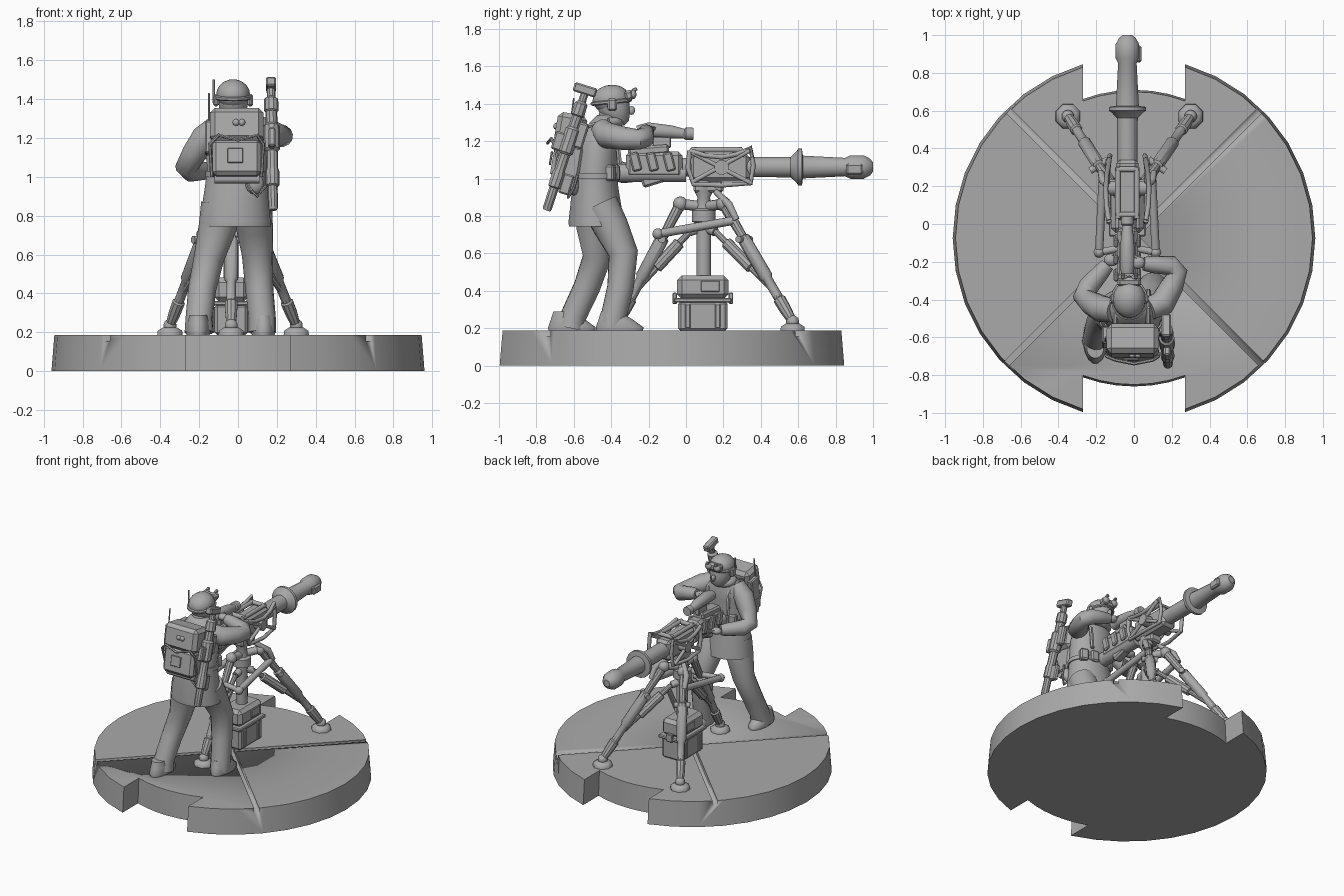
import bpy, bmesh, math
from mathutils import Vector, Matrix, Euler

GREY = bpy.data.materials.new("plain grey")
GREY.diffuse_color = (0.4, 0.4, 0.4, 1)
CX = -0.035          # centre line of the gun and tripod
CY = 0.095           # tripod column


def finish(name, bm, angle=40):
    bmesh.ops.recalc_face_normals(bm, faces=bm.faces)
    me = bpy.data.meshes.new(name)
    bm.to_mesh(me)
    bm.free()
    me.polygons.foreach_set("use_smooth", [True] * len(me.polygons))
    me.set_sharp_from_angle(angle=math.radians(angle))
    me.materials.append(GREY)
    ob = bpy.data.objects.new(name, me)
    bpy.context.collection.objects.link(ob)
    return ob


def skin(name, rings, angle=40):
    """Closed skin through rings of equal point count."""
    bm = bmesh.new()
    vs = [[bm.verts.new(p) for p in r] for r in rings]
    n = len(vs[0])
    for a, b in zip(vs, vs[1:]):
        for i in range(n):
            bm.faces.new((a[i], a[(i + 1) % n], b[(i + 1) % n], b[i]))
    bm.faces.new(vs[0])
    bm.faces.new(vs[-1])
    return finish(name, bm, angle)


def circle(n):
    return [(math.cos(2 * math.pi * (i + .5) / n), math.sin(2 * math.pi * (i + .5) / n)) for i in range(n)]


def loft(name, rings, n=16):
    """Horizontal oval rings: x, y, z, rx, ry."""
    return skin(name, [[(x + rx * c, y + ry * s, z) for c, s in circle(n)] for x, y, z, rx, ry in rings], 60)


def tube(name, pts, n=10, angle=50):
    """Round tube through points: x, y, z, radius."""
    P = [Vector(p[:3]) for p in pts]
    rings, u = [], None
    for i, p in enumerate(P):
        if i == 0:
            t = (P[1] - p).normalized()
        elif i == len(P) - 1:
            t = (p - P[i - 1]).normalized()
        else:
            t = ((p - P[i - 1]).normalized() + (P[i + 1] - p).normalized()).normalized()
        if u is None:
            u = t.cross(Vector((0, 0, 1)) if abs(t.z) < .9 else Vector((1, 0, 0)))
        u = (u - t * u.dot(t)).normalized()
        v = t.cross(u)
        rings.append([p + (u * c + v * s) * pts[i][3] for c, s in circle(n)])
    return skin(name, rings, angle)


def rod(name, a, b, r, n=10):
    return tube(name, [(*a, r), (*b, r)], n)


def box(name, loc, size, rot=(0, 0, 0), bevel=.01):
    bm = bmesh.new()
    bmesh.ops.create_cube(bm, size=1)
    bmesh.ops.scale(bm, vec=size, verts=bm.verts)
    if bevel:
        bmesh.ops.bevel(bm, geom=bm.edges[:], offset=bevel, segments=1, affect='EDGES')
    bm.transform(Matrix.Translation(loc) @ Euler(rot).to_matrix().to_4x4())
    return finish(name, bm, 30)


def ball(name, loc, size, rot=(0, 0, 0), n=16):
    bm = bmesh.new()
    bmesh.ops.create_uvsphere(bm, u_segments=n, v_segments=n // 2 + 2, radius=1)
    bm.transform(Matrix.Translation(loc) @ Euler(rot).to_matrix().to_4x4() @ Matrix.Diagonal((*size, 1)))
    return finish(name, bm, 60)


# --- Base: two wide wings and a shorter middle strip, with crossed grooves ---
def outline(r_out, r_in, z):
    a, b = math.acos(.27 / r_out), math.acos(.27 / r_in)
    pts = []
    for side in (0, math.pi):
        pts += [(r_out, side - a + 2 * a * i / 14) for i in range(15)]
        pts += [(r_in, side + b + (math.pi - 2 * b) * i / 6) for i in range(7)]
    return [(r * math.cos(t), -.075 + r * math.sin(t), z) for r, t in pts]


base = skin("base", [outline(.96, .785, 0), outline(.945, .775, .187)], 25)
for i, ang in enumerate((45, -45)):
    cut = box(f"groove_cutter_{i}", (0, -.065, .2), (2.4, .035, .09), (0, 0, math.radians(ang)), 0)
    cut.hide_render = True
    cut.hide_viewport = True
    mod = base.modifiers.new("groove", 'BOOLEAN')
    mod.object, mod.operation, mod.solver = cut, 'DIFFERENCE', 'EXACT'

# --- Soldier: legs and boots ---
tube("left_leg", [(-.09, -.49, .86, .1), (-.105, -.49, .74, .098), (-.15, -.475, .58, .078),
                  (-.185, -.53, .42, .072), (-.2, -.6, .27, .07), (-.2, -.615, .2, .075)], 14)
tube("right_leg", [(.075, -.46, .86, .1), (.085, -.4, .74, .095), (.1, -.335, .6, .08),
                   (.11, -.35, .42, .072), (.125, -.385, .27, .07), (.125, -.395, .2, .07)], 14)
for name, x, y in (("left", -.205, -.61), ("right", .13, -.355)):
    loft(name + "_boot", [(x, y, .187, .06, .128), (x, y, .205, .065, .13), (x, y - .02, .245, .058, .095),
                          (x, y - .05, .29, .045, .05)])

# --- Coat, neck, head ---
loft("coat", [(-.015, -.478, .745, .187, .15), (-.015, -.48, .77, .185, .15), (-.01, -.485, .95, .162, .125),
              (-.005, -.485, 1.04, .155, .118), (-.01, -.467, 1.18, .165, .115), (-.015, -.455, 1.25, .155, .1),
              (-.02, -.44, 1.3, .1, .075), (-.025, -.42, 1.34, .06, .055)], 20)
rod("neck", (-.025, -.43, 1.28), (-.025, -.4, 1.38), .055, 12)
loft("head", [(-.025, -.36, 1.285, .03, .03), (-.025, -.365, 1.31, .06, .062), (-.025, -.385, 1.36, .075, .085),
              (-.025, -.39, 1.42, .078, .088), (-.025, -.39, 1.47, .06, .07)])
ball("helmet", (-.025, -.4, 1.425), (.087, .1, .077), (.1, 0, 0))
tube("helmet_rim", [(-.025 + .088 * math.cos(t), -.4 + .1 * math.sin(t), 1.41 + .01 * math.sin(t), .011)
                    for t in [math.pi * i / 8 - math.pi for i in range(17)]], 6)
ball("nose", (-.025, -.292, 1.365), (.014, .02, .024), n=8)
box("goggle_frame", (-.025, -.305, 1.445), (.125, .05, .055), (.2, 0, 0), .014)
for x in (-.06, .01):
    ball("goggle_lens", (x, -.283, 1.45), (.028, .018, .025), n=10)
    box("goggle_clip", (x, -.275, 1.475), (.02, .03, .02), (.5, 0, 0), .004)
for s in (-1, 1):
    box("ear_cup", (-.025 + s * .088, -.395, 1.395), (.03, .05, .065), (0, 0, 0), .01)
rod("headset_aerial", (-.125, -.41, 1.38), (-.125, -.41, 1.5), .006, 6)
tube("scarf", [(-.025 + .07 * math.cos(t), -.415 + .065 * math.sin(t), 1.305, .025)
               for t in [2 * math.pi * i / 14 for i in range(15)]], 8)

# --- Arms and hands ---
tube("left_arm", [(-.1, -.46, 1.26, .065), (-.17, -.45, 1.2, .072), (-.225, -.42, 1.12, .064), (-.265, -.385, 1.05, .058),
                  (-.24, -.33, 1.03, .056), (-.17, -.25, 1.03, .046), (-.14, -.215, 1.03, .038)], 12)
tube("right_arm", [(.08, -.45, 1.26, .062), (.15, -.42, 1.23, .07), (.2, -.33, 1.215, .062), (.228, -.255, 1.21, .056),
                   (.195, -.22, 1.22, .054), (.1, -.215, 1.245, .045), (.05, -.21, 1.255, .036)], 12)
for name, x, y, z, d in (("left", -.12, -.19, 1.03, 1), ("right", .02, -.205, 1.26, -1)):
    ball(name + "_palm", (x, y, z), (.042, .035, .025), n=10)
    for k in range(4):
        tube(name + "_finger", [(x, y - .02 + .014 * k, z + .008, .01), (x + d * .045, y - .005 + .018 * k, z + .008, .01),
                                (x + d * .07, y + .005 + .018 * k, z - .012, .007)], 6)

# --- Chest pouches, belt, canteen ---
loft("belt", [(-.005, -.485, 1.0, .164, .127), (-.005, -.485, 1.03, .164, .127)], 20)
for x in (-.11, -.04, .04, .11):
    box("belt_pouch", (x, -.365 - abs(x) * .35, 1.03), (.06, .05, .085), (0, 0, -x * 3), .01)
ball("canteen", (.085, -.6, .965), (.05, .03, .055), n=10)
tube("canteen_strap", [(.03, -.61, 1.0, .008), (.06, -.63, .94, .008), (.1, -.63, .9, .008), (.14, -.6, .95, .008),
                       (.14, -.58, 1.02, .008)], 6)
for x in (-.1, .075):
    tube("shoulder_strap", [(x, -.57, 1.12, .014), (x, -.53, 1.28, .014), (x, -.45, 1.3, .014), (x, -.37, 1.24, .014),
                            (x, -.355, 1.08, .014)], 6)

# --- Backpack ---
lean = (-.17, 0, 0)
box("backpack", (-.007, -.635, 1.09), (.25, .16, .19), lean, .02)
box("backpack_flap", (-.007, -.617, 1.26), (.275, .16, .175), lean, .025)
box("backpack_patch", (-.015, -.722, 1.11), (.08, .012, .075), lean, .003)
for x in (.0, .03):
    ball("backpack_button", (x - .01, -.695, 1.28), (.018, .015, .018), n=8)
tube("pack_frame", [(-.135, -.66, 1.0, .009), (-.145, -.7, 1.17, .009), (-.1, -.72, 1.215, .009), (0, -.74, 1.19, .009),
                    (.1, -.72, 1.215, .009), (.13, -.7, 1.17, .009), (.12, -.66, 1.0, .009)], 6)
rod("bedroll", (-.12, -.66, .99), (.11, -.66, .99), .025, 8)
box("radio", (-.15, -.6, 1.2), (.04, .09, .17), lean, .008)
rod("radio_aerial", (-.15, -.62, 1.28), (-.15, -.6, 1.43), .005, 6)

# --- Slung shoulder weapon on the right of the pack ---
def sling(t):     # point along the slung weapon
    return (.175 + .01 * (.5 - t), -.745 + .195 * t, .83 + .6 * t)


prof = [(0, .02), (.02, .026), (.2, .026), (.21, .036), (.33, .036), (.36, .03), (.5, .03), (.52, .042), (.72, .042),
        (.74, .03), (.84, .03), (.85, .038), (.95, .036), (.97, .022), (1.08, .022)]
tube("slung_weapon", [(*sling(t), r) for t, r in prof], 10, 30)
box("slung_weapon_head", (.17, -.54, 1.475), (.05, .125, .05), (-.3, 0, 0), .008)
box("slung_weapon_grip", (.175, -.64, .97), (.035, .06, .11), (-.3, 0, 0), .008)
box("slung_weapon_sight", (.175, -.565, 1.23), (.04, .06, .14), (-.3, 0, 0), .01)
box("slung_weapon_magazine", (.175, -.68, 1.2), (.035, .06, .1), (-.3, 0, 0), .008)

# --- Heavy gun: barrel, muzzle flare, long tip ---
gun = [(-.02, .05), (.3, .055), (.36, .055), (.56, .056), (.59, .085), (.6, .1), (.62, .1), (.625, .062),
       (.85, .05), (.88, .064), (.95, .064), (.985, .045), (1.0, .025)]
tube("barrel", [(CX, y, 1.062, r) for y, r in gun], 16, 35)
box("muzzle_lug", (CX + .06, .9, 1.05), (.03, .09, .06), (0, 0, 0), .01)
box("receiver", (CX, .18, 1.06), (.12, .32, .15), (0, 0, 0), .02)
box("rear_housing", (CX, -.17, 1.075), (.11, .3, .14), (0, 0, 0), .02)
box("rear_cover", (CX, -.2, 1.15), (.09, .22, .05), (.08, 0, 0), .012)
rod("shoulder_tube", (CX, -.37, 1.03), (CX, 0, 1.03), .05, 12)
box("breech_block", (CX, -.18, 1.0), (.07, .12, .07), (.3, 0, 0), .012)
for s in (-1, 1):
    for k in range(3):
        box("housing_rib", (CX + s * .06, -.27 + .09 * k, 1.09), (.025, .05, .1), (.25, 0, 0), .008)
    # hourglass frame on each side of the receiver
    loop = [(.02, 1.15), (.1, 1.125), (.19, 1.115), (.27, 1.13), (.345, 1.165), (.36, 1.07), (.345, .975),
            (.19, .965), (.04, .97), (.01, 1.06), (.02, 1.15)]
    tube("side_frame", [(CX + s * (.095 + .02 * math.sin(9 * y)), y, z, .014) for y, z in loop], 8)
    rod("frame_brace_a", (CX + s * .1, .03, 1.14), (CX + s * .105, .34, .98), .013, 8)
    rod("frame_brace_b", (CX + s * .1, .03, .98), (CX + s * .105, .34, 1.15), .013, 8)
    rod("frame_hub", (CX, .19, 1.06), (CX + s * .12, .19, 1.06), .04, 12)
    rod("top_guard", (CX + s * .05, .03, 1.155), (CX + s * .05, .3, 1.155), .016, 8)
for y in (.05, .29):
    rod("top_guard_bar", (CX - .06, y, 1.155), (CX + .06, y, 1.155), .016, 8)
# sight on top of the gun
tube("sight", [(CX, -.26, 1.25, .035), (CX, -.2, 1.26, .042), (CX, -.08, 1.25, .036), (CX, -.01, 1.24, .027),
               (CX, .0, 1.24, .035), (CX, .04, 1.24, .033)], 12, 35)
box("sight_mount", (CX, -.13, 1.195), (.04, .1, .06), (0, 0, 0), .006)

# --- Tripod head, column and power box ---
tube("tripod_column", [(CX, CY, z, r) for z, r in ((.45, .04), (.76, .04), (.77, .065), (.83, .065), (.84, .045),
                                                   (.9, .035), (.93, .05), (.99, .05))], 12, 35)
box("gun_cradle", (CX, .12, .955), (.09, .16, .06), (0, 0, 0), .012)
box("power_box_lower", (CX, .09, .265), (.17, .265, .16), (0, 0, 0), .015)
box("power_box_seam", (CX, .09, .35), (.195, .31, .025), (0, 0, 0), .006)
box("power_box_upper", (CX, .09, .42), (.175, .275, .125), (0, 0, 0), .025)
for s in (-1, 1):
    box("power_box_panel", (CX + s * .088, .13, .425), (.015, .1, .06), (0, 0, 0), .004)
    for k in (-1, 1):
        box("power_box_rib", (CX + s * .085, .09 + k * .08, .265), (.02, .03, .13), (0, 0, 0), .005)
    box("power_box_latch", (CX, .09 + s * .15, .36), (.05, .025, .06), (0, 0, 0), .005)

# --- Three tripod legs with feet, sleeves and hydraulic struts ---
for name, top, foot in (("front_left", (CX - .08, .2, .865), (CX - .315, .57, .235)),
                        ("front_right", (CX + .08, .2, .865), (CX + .335, .57, .235)),
                        ("rear", (CX, -.03, .865), (CX, -.36, .235))):
    a, b = Vector(top), Vector(foot)
    prof = [(0, .03), (.28, .024), (.29, .036), (.62, .036), (.64, .026), (.8, .026), (.81, .034), (.9, .032), (1, .024)]
    tube(name + "_leg", [(*a.lerp(b, t), r) for t, r in prof], 10, 35)
    rod(name + "_hip_arm", (CX, CY, .85), top, .028)
    ball(name + "_hip", top, (.04, .04, .04), n=10)
    side = Vector((b.y - a.y, a.x - b.x, 0)).normalized() * .055
    mid = a.lerp(b, .3)
    rod(name + "_knee_pin", mid - side, mid + side, .02, 8)
    c = Vector((CX, CY, .74)).lerp(Vector((a.x, a.y, .7)), .6)
    d = a.lerp(b, .74)
    tube(name + "_strut", [(*c.lerp(d, t), r) for t, r in ((0, .018), (.18, .018), (.19, .032), (.6, .032), (.61, .018), (1, .018))],
         10, 35)
    rod(name + "_strut_bracket", (CX, CY, .74), c, .026, 8)
    ball(name + "_ankle", foot, (.035, .035, .035), n=10)
    loft(name + "_foot", [(b.x, b.y, .187, .07, .07), (b.x, b.y, .208, .068, .068), (b.x, b.y, .225, .04, .04)], 8)

# --- Spreader bars around the tripod ---
for s in (-1, 1):
    x = CX + s * .15
    rod("spreader_bar", (x, -.15, .705), (x - s * .02, .25, .775), .023)
    ball("spreader_joint", (x, -.15, .705), (.03, .03, .03), n=8)
    rod("spreader_link", (x, -.15, .705), (CX, -.12, .705), .02, 8)
    tube("front_linkage", [(CX + s * .05, .16, .93, .016), (CX + s * .13, .23, .86, .022), (CX + s * .14, .27, .78, .018)], 8)
